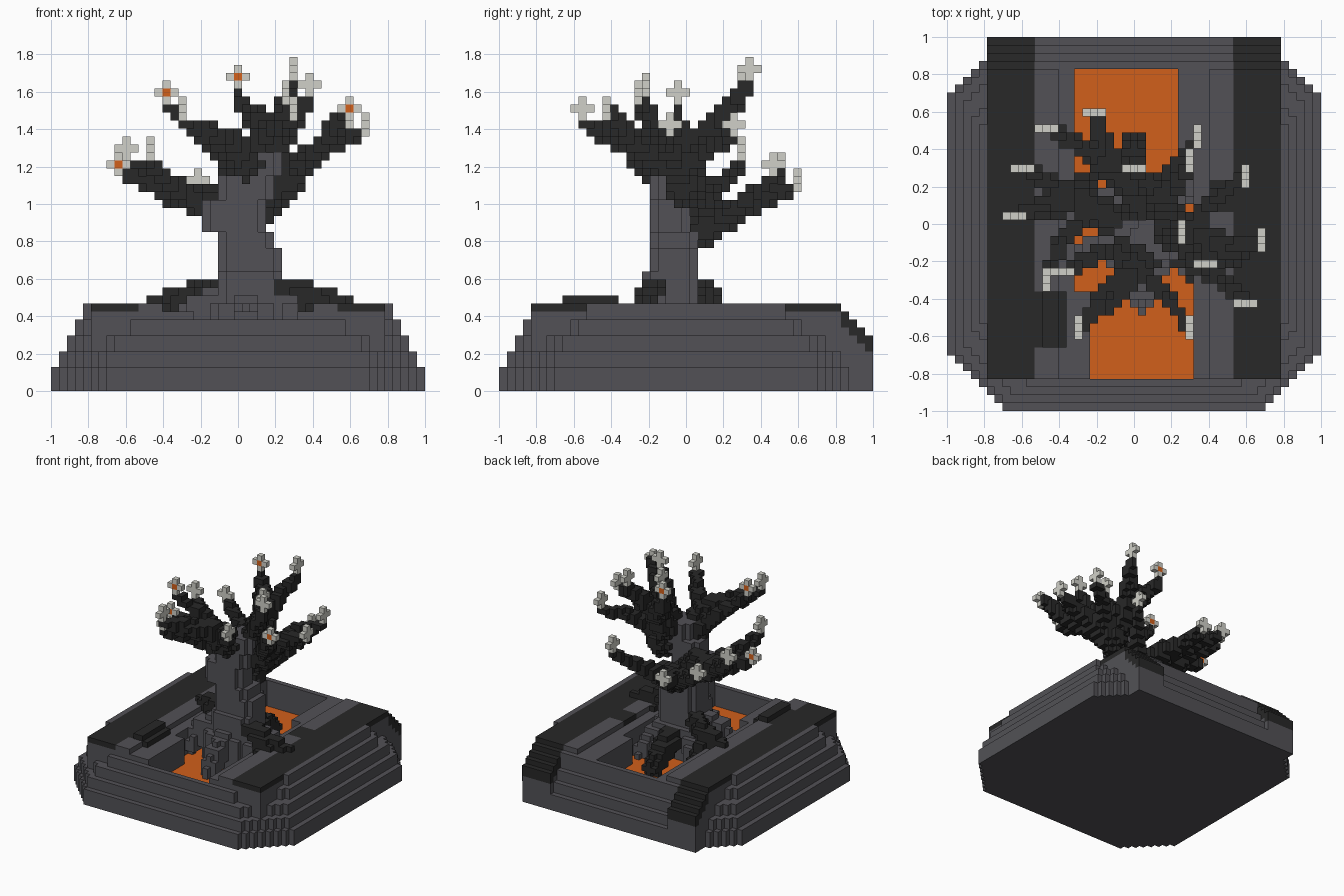
import bpy
import bmesh
from mathutils import Vector

if "Cube" in bpy.data.objects:
    bpy.data.objects.remove(bpy.data.objects["Cube"])

UNIT = 2 / 47          # edge of one block
cells = {}             # block position -> (part name, colour index)


def material(name, rgb):
    mat = bpy.data.materials.new(name)
    mat.use_nodes = True
    colour = (*rgb, 1)
    mat.diffuse_color = colour
    mat.node_tree.nodes["Principled BSDF"].inputs["Base Color"].default_value = colour
    return mat


MATERIALS = [
    material("stone_grey", (0.085, 0.083, 0.093)),
    material("charred_black", (0.021, 0.021, 0.021)),
    material("lava_orange", (0.64, 0.115, 0.011)),
    material("petal_white", (0.63, 0.63, 0.58)),
]
GREY, BLACK, ORANGE, WHITE = range(len(MATERIALS))


def put(part, colour, cell, replace=False):
    if replace or cell not in cells:
        cells[cell] = (part, colour)


def box(part, colour, xs, ys, zs, cut=0, replace=False):
    """Fill inclusive block ranges; cut trims the four upright edges."""
    for x in range(xs[0], xs[1] + 1):
        for y in range(ys[0], ys[1] + 1):
            edge = min(x - xs[0], xs[1] - x) + min(y - ys[0], ys[1] - y)
            if edge >= cut:
                for z in range(zs[0], zs[1] + 1):
                    put(part, colour, (x, y, z), replace)


def tube(part, colour, points, start, end):
    """Fill blocks along a path whose radius tapers from start to end."""
    points = [Vector(p) for p in points]
    steps = 14
    total = steps * (len(points) - 1)
    for i in range(total + 1):
        seg = min(i // steps, len(points) - 2)
        c = points[seg].lerp(points[seg + 1], i / steps - seg)
        r = start + (end - start) * i / total
        n = int(r) + 1
        mid = [round(v) for v in c]
        for x in range(mid[0] - n, mid[0] + n + 1):
            for y in range(mid[1] - n, mid[1] + n + 1):
                for z in range(mid[2] - n, mid[2] + n + 1):
                    if (Vector((x, y, z)) - c).length <= r:
                        put(part, colour, (x, y, z))


# Stepped base: heights of each block column
LEVELS = [(23, 39, 3), (22, 38, 5), (21, 36, 7), (20, 33, 9), (19, 31, 11)]


def column(x, y):
    ax, ay = abs(x), abs(y)
    if 13 <= ax <= 18 and y >= -19:                       # dark side ridges
        top = 11 - max(0, y - 19)
        return top, top - (2 if y > 19 else 1), BLACK
    if ax <= 12 and ay <= 19:                             # sunken pit
        side = x if y > 0 else -x
        if -7 <= side <= (7 if ay <= 8 else 5):
            return 5, 4, ORANGE
        return (11 if ax >= 10 else 10), 0, GREY
    if ax <= 12 and y == 20:                              # back rim
        return 10, 0, GREY
    tops = [h for half, total, h in LEVELS
            if max(ax, ay) <= half and ax + ay <= total]
    return max(tops, default=0), 0, GREY


for x in range(-23, 24):
    for y in range(-23, 24):
        top, split, colour = column(x, y)
        for z in range(top):
            upper = z >= split
            part = "lava_pool" if upper and colour == ORANGE else "stepped_base"
            put(part, colour if upper else GREY, (x, y, z))

# Ledges beside the pit
box("ridge_ledge", BLACK, (-12, -9), (-15, -9), (10, 10), replace=True)
box("ridge_ledge", BLACK, (-11, -10), (-15, -9), (11, 11))
box("ridge_ledge", BLACK, (10, 12), (2, 5), (10, 10), replace=True)

# Trunk, level by level, with a flared foot
box("trunk", GREY, (-4, 6), (-6, 2), (5, 10), 2)
box("trunk", GREY, (-2, 5), (-5, 1), (5, 14), 1)
box("trunk", GREY, (-2, 5), (-4, 1), (15, 17), 1)
box("trunk", GREY, (-2, 4), (-4, 1), (18, 19), 1)
box("trunk", GREY, (-4, 3), (-4, 0), (20, 23), 1)
box("trunk", GREY, (-2, 4), (-4, 0), (24, 26), 1)
box("trunk", GREY, (0, 5), (-4, 0), (27, 29), 1)

# Grey roots arching down into the lava, and charred roots
for knee, tip in [((-5, -3, 10), (-7, -4, 6)), ((6, -4, 10), (8, -6, 7)),
                  ((1, -8, 8), (1, -10, 5)), ((-3, 2, 8), (-5, 4, 5)),
                  ((5, 2, 8), (6, 5, 5))]:
    tube("grey_roots", GREY, [(1, -2, 11), knee, tip], 2.4, 1.4)
tube("charred_roots", BLACK, [(6, -4, 12), (9, -5, 11.7), (14, -4, 10)], 1.9, 1.2)
tube("charred_roots", BLACK, [(9, -5, 10), (8, -6, 6)], 2.1, 1.9)
tube("charred_roots", BLACK, [(-3, 1, 12), (-6, 3, 11.6), (-11, 4, 10)], 1.7, 1.3)
tube("charred_roots", BLACK, [(-7, 3, 10), (-6, 5, 6)], 2, 1.9)
tube("charred_roots", BLACK, [(1, 3, 9), (0, 7, 8), (0, 10, 6)], 1.9, 1.7)


def limb(name, *paths):
    """Each path ends just below its blossom; the first one is the thickest."""
    for i, path in enumerate(paths):
        tube(name, BLACK, path, 2.4 if i == 0 else 1.5, 0.8)


limb("left_side_limb",
     [(-2, 0, 23), (-7, 3, 24), (-12, 2, 26), (-15, 1, 27)],
     [(-6, 3, 24), (-10, 5, 26), (-14, 7, 28)],
     [(-6, 1, 24), (-9, -2, 26), (-11, -7, 28)])
limb("back_limb",
     [(1, 2, 20), (-1, 6, 22), (-4, 10, 24), (-5, 14, 25)],
     [(-2, 6, 22), (-7, 10, 25), (-11, 12, 27)],
     [(2, 3, 20), (5, 7, 23), (8, 11, 26)])
limb("right_side_limb",
     [(5, 0, 25), (8, -1, 28), (12, -3, 31), (16, -2, 32)],
     [(7, 0, 27), (10, 3, 30), (14, 6, 31)],
     [(8, -3, 28), (11, -7, 31), (13, -9, 34), (14, -9, 35)])
limb("crown_limb",
     [(4, 0, 28), (4, 3, 32), (1, 6, 35), (0, 7, 37)],
     [(4, 3, 32), (6, 6, 36), (7, 8, 38)],
     [(4, -1, 30), (5, -1, 32), (6, -1, 35)],
     [(5, -2, 30), (7, -4, 33), (9, -5, 36)])
limb("front_limb",
     [(1, -4, 28), (-1, -7, 31), (-5, -11, 32), (-7, -13, 33)],
     [(1, -6, 30), (4, -9, 32), (7, -13, 33)],
     [(-1, -3, 28), (-5, -4, 32), (-9, -6, 35)])


# Blossoms: flat crosses facing front or sideways, a few with glowing hearts
def blossom(x, y, z, sideways, heart=WHITE):
    dx, dy = (0, 1) if sideways else (1, 0)
    for side in (-1, 0, 1):
        put("blossoms", WHITE, (x + side * dx, y + side * dy, z), True)
        put("blossoms", WHITE, (x, y, z + side), True)
    put("blossoms", heart, (x, y, z), True)


for spot in [(-15, 1, 28), (-9, -6, 37), (0, 7, 39), (14, -10, 35)]:
    blossom(*spot, False, ORANGE)
for spot in [(-5, 14, 26), (-11, 12, 28), (-14, 7, 30), (9, -5, 38)]:
    blossom(*spot, False)
for spot in [(-11, -7, 30), (8, 11, 28), (7, 8, 40), (6, -1, 37),
             (7, -13, 35), (-7, -13, 35), (14, 6, 33), (16, -2, 33)]:
    blossom(*spot, True)


# Turn the exposed block sides of each part into a mesh
def build(part):
    bm = bmesh.new()
    verts = {}
    for cell, (owner, colour) in cells.items():
        if owner != part:
            continue
        for axis in range(3):
            for sign in (0, 1):
                beside = list(cell)
                beside[axis] += 2 * sign - 1
                if tuple(beside) in cells:
                    continue
                ring = []
                for a, b in ((0, 0), (1, 0), (1, 1), (0, 1)):
                    corner = list(cell)
                    corner[axis] += sign
                    corner[(axis + 1) % 3] += a
                    corner[(axis + 2) % 3] += b
                    key = tuple(corner)
                    if key not in verts:
                        x, y, z = key
                        verts[key] = bm.verts.new(
                            Vector((x - 0.5, y - 0.5, z)) * UNIT)
                    ring.append(verts[key])
                face = bm.faces.new(ring if sign else ring[::-1])
                face.material_index = colour
    mesh = bpy.data.meshes.new(part)
    bm.to_mesh(mesh)
    bm.free()
    for mat in MATERIALS:
        mesh.materials.append(mat)
    bpy.context.collection.objects.link(bpy.data.objects.new(part, mesh))


for part in sorted({owner for owner, _ in cells.values()}):
    build(part)
